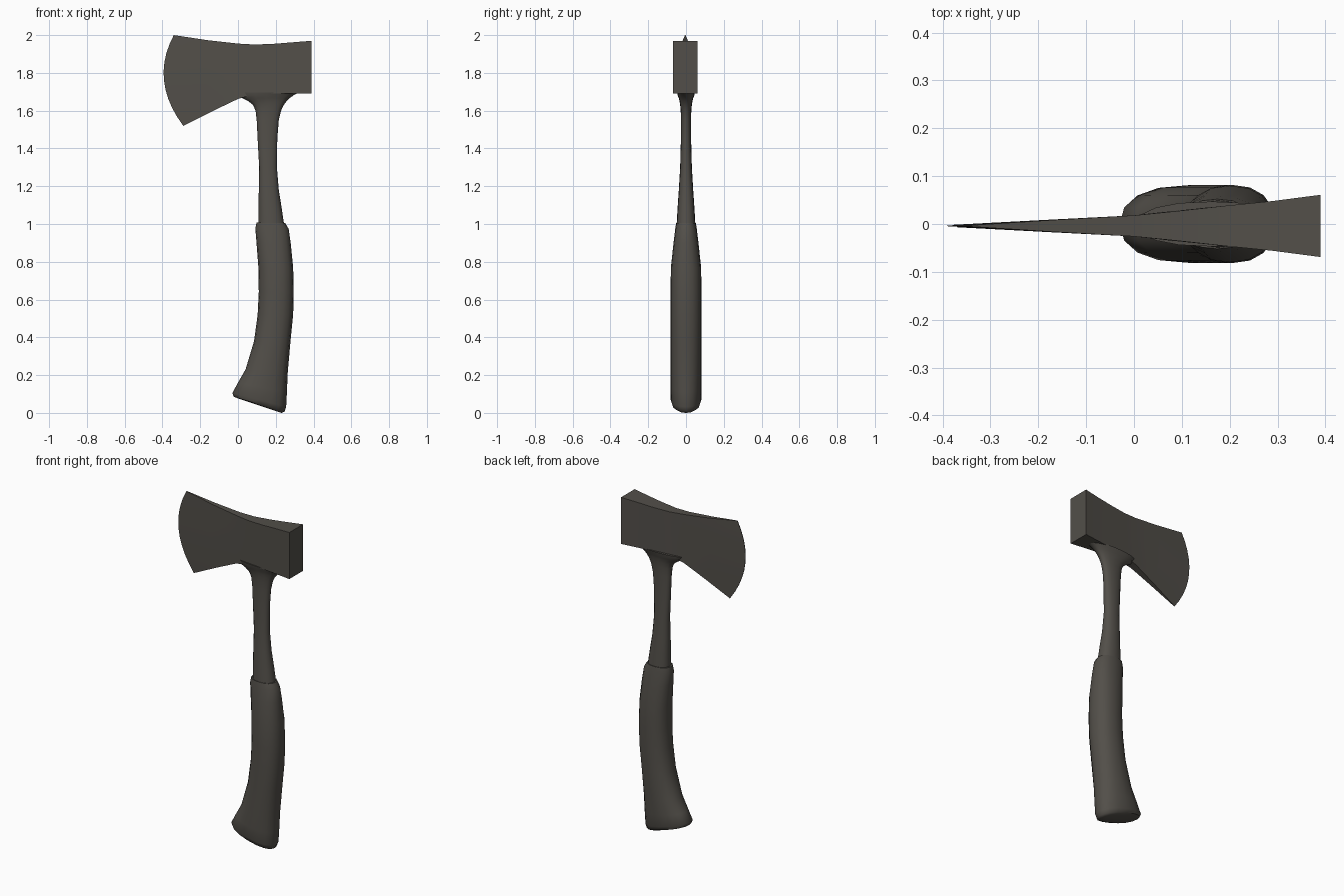
import bpy, bmesh, math

mat = bpy.data.materials.new("dark_grey_brown")
mat.diffuse_color = (0.085, 0.078, 0.067, 1)


def build(name, rings, angle):
    """Skin closed rings of points, cap both ends."""
    bm = bmesh.new()
    vs = [[bm.verts.new(p) for p in r] for r in rings]
    n = len(vs[0])
    for a, b in zip(vs, vs[1:]):
        for i in range(n):
            j = (i + 1) % n
            bm.faces.new((a[i], a[j], b[j], b[i]))
    bm.faces.new(vs[0])
    bm.faces.new(vs[-1])
    bmesh.ops.recalc_face_normals(bm, faces=bm.faces)
    me = bpy.data.meshes.new(name)
    bm.to_mesh(me)
    bm.free()
    me.materials.append(mat)
    ob = bpy.data.objects.new(name, me)
    bpy.context.collection.objects.link(ob)
    bpy.context.view_layer.objects.active = ob
    ob.select_set(True)
    bpy.ops.object.shade_smooth_by_angle(angle=math.radians(angle))
    ob.select_set(False)
    return ob


def oval(xl, zl, xr, zr, hy, n=16, p=0.88):
    """Tilted, slightly squared oval between a left and a right profile point."""
    pts = []
    for i in range(n):
        a = 2 * math.pi * i / n
        c, s = math.cos(a), math.sin(a)
        u = 0.5 + 0.5 * math.copysign(abs(c) ** p, c)
        pts.append((xl + (xr - xl) * u, hy * math.copysign(abs(s) ** p, s),
                    zl + (zr - zl) * u))
    return pts


# Axe head: columns of (top x, top z, bottom x, bottom z, bulge, half thickness)
columns = [
    (0.39, 1.97, 0.39, 1.69, 0, 0.065),
    (0.29, 1.962, 0.29, 1.69, 0, 0.052),
    (0.19, 1.954, 0.19, 1.69, 0, 0.042),
    (0.09, 1.95, 0.08, 1.685, 0, 0.031),
    (0.0, 1.955, 0.0, 1.662, 0, 0.022),
    (-0.16, 1.973, -0.13, 1.60, 0.03, 0.013),
    (-0.34, 2.0, -0.29, 1.52, 0.077, 0.0015),
]


def head_ring(xt, zt, xb, zb, bulge, hy, n=10):
    side = []
    for k in range(n + 1):
        u = k / n
        side.append((xt + (xb - xt) * u - bulge * 4 * u * (1 - u), zt + (zb - zt) * u))
    return ([(x, -0.004 - hy, z) for x, z in side]
            + [(x, -0.004 + hy, z) for x, z in reversed(side)])


build("axe_head", [head_ring(*c) for c in columns], 25)

# Neck: (left x, right x, z, half depth), flaring into the head
neck = [
    (0.108, 0.245, 0.99, 0.050), (0.109, 0.232, 1.08, 0.045),
    (0.110, 0.216, 1.18, 0.038), (0.112, 0.206, 1.30, 0.031),
    (0.104, 0.208, 1.45, 0.027), (0.099, 0.216, 1.55, 0.027),
    (0.093, 0.228, 1.60, 0.028), (0.080, 0.242, 1.63, 0.031),
    (0.055, 0.257, 1.65, 0.034), (0.025, 0.272, 1.665, 0.038),
    (0.010, 0.295, 1.682, 0.044), (0.005, 0.320, 1.695, 0.047),
]
build("neck", [oval(l, z, r, z, hy) for l, r, z, hy in neck], 45)

# Grip: (left x, left z, right x, right z, half depth)
grip = [
    (0.00, 0.077, 0.230, 0.000, 0.055), (-0.022, 0.085, 0.247, 0.007, 0.073),
    (-0.03, 0.105, 0.255, 0.032, 0.081), (0.000, 0.16, 0.259, 0.11, 0.082),
    (0.040, 0.23, 0.263, 0.21, 0.082), (0.085, 0.38, 0.278, 0.38, 0.082),
    (0.104, 0.52, 0.292, 0.52, 0.082), (0.110, 0.64, 0.295, 0.64, 0.082),
    (0.108, 0.77, 0.292, 0.77, 0.080), (0.098, 0.90, 0.279, 0.90, 0.066),
    (0.092, 0.975, 0.268, 0.975, 0.057), (0.098, 1.007, 0.250, 1.005, 0.052),
]
build("grip", [oval(*g) for g in grip], 50)
